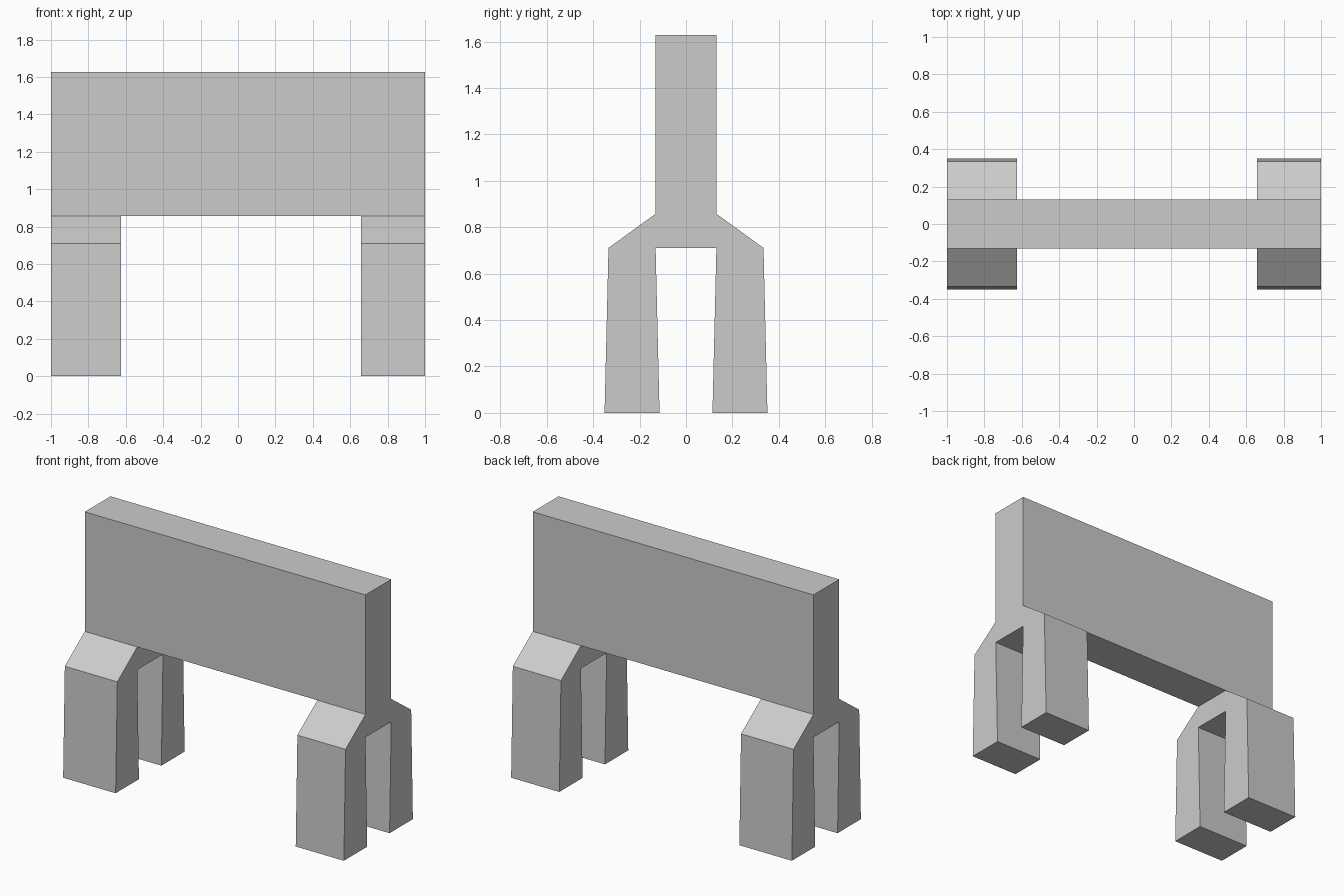
import bpy, bmesh

if "Cube" in bpy.data.objects:
    bpy.data.objects.remove(bpy.data.objects["Cube"])

# Half cross-section (y, z), from the top of the slab down the outside of a leg and up its inside
half = [(0.131, 1.628), (0.131, 0.858), (0.334, 0.711),
        (0.351, 0.0), (0.114, 0.0), (0.131, 0.711)]
section = half + [(-y, z) for y, z in reversed(half)]
n = len(section)

# Leg pair ends along x; the slab spans all of them
stations = [-1.0, -0.626, 0.657, 1.0]

bm = bmesh.new()
rings = [[bm.verts.new((x, y, z)) for y, z in section] for x in stations]


def bridge(a, b, loop):
    """Join two stations along a closed loop of section points."""
    for i, j in zip(loop, loop[1:] + loop[:1]):
        bm.faces.new((rings[a][i], rings[a][j], rings[b][j], rings[b][i]))


# Forked leg sections: every side except the slab-to-leg joint
whole = list(range(n))
bridge(0, 1, whole)
bridge(2, 3, whole)

# Slab between the leg pairs
bridge(1, 2, [0, 1, n - 2, n - 1])

# Outer ends, and the inner ends of the leg pairs below the slab
for r in (0, 3):
    bm.faces.new(rings[r])
for r in (1, 2):
    bm.faces.new(rings[r][1:n - 1])

# Merge the flat slab panels into single faces
bmesh.ops.recalc_face_normals(bm, faces=bm.faces)
bmesh.ops.dissolve_limit(bm, angle_limit=0.001, verts=bm.verts, edges=bm.edges)

mesh = bpy.data.meshes.new("slab_on_forked_legs")
bm.to_mesh(mesh)
bm.free()
bpy.context.collection.objects.link(bpy.data.objects.new("slab_on_forked_legs", mesh))
